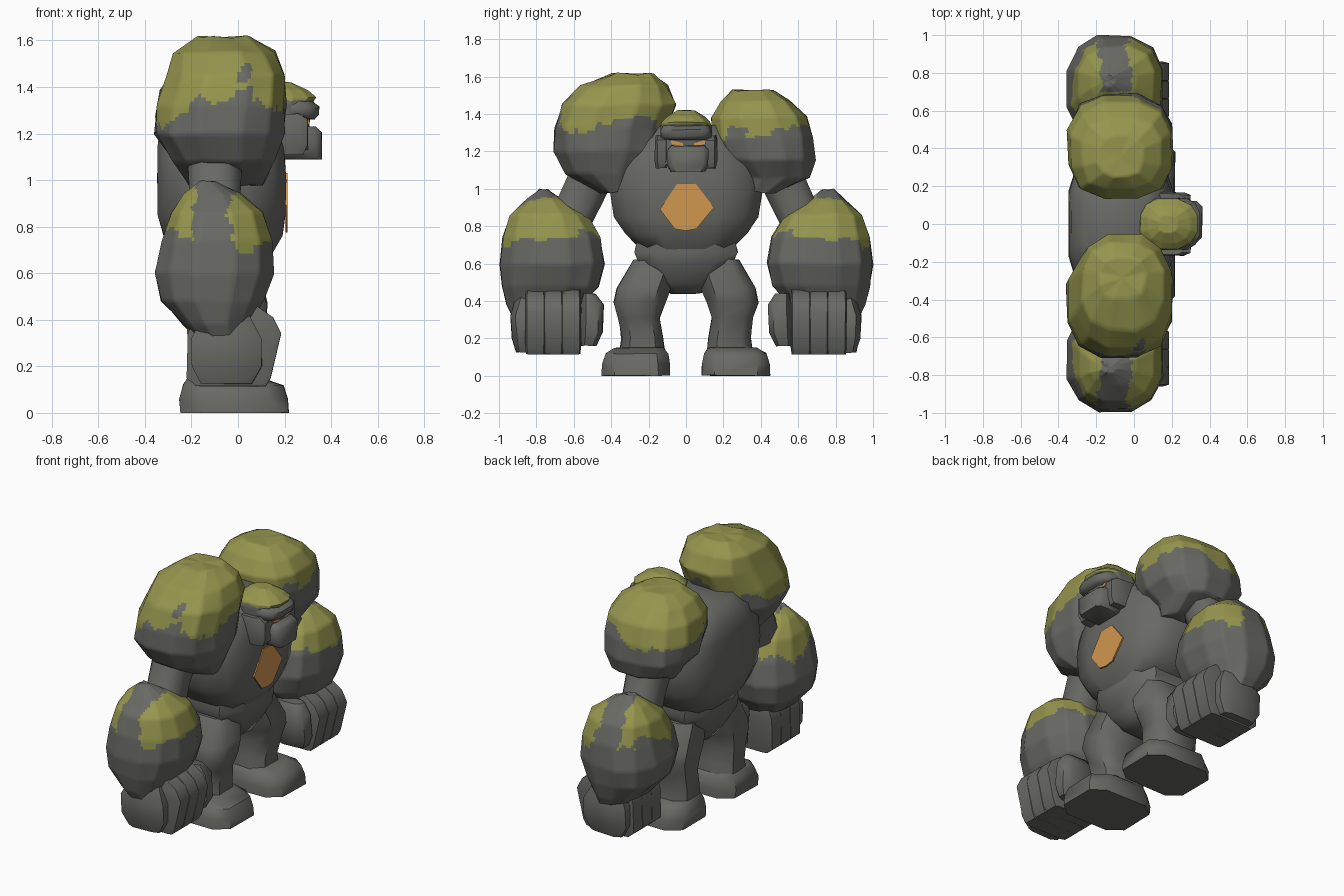
import bpy, bmesh, math, random
from mathutils import Vector, noise

random.seed(4)


def material(name, rgb):
    m = bpy.data.materials.new(name)
    m.diffuse_color = (*rgb, 1)
    return m


STONE = material("grey stone", (0.14, 0.14, 0.13))
MOSS = material("moss green", (0.30, 0.30, 0.075))
GLOW = material("amber glow", (0.64, 0.31, 0.08))


def finish(bm, name, mats, angle=50):
    bmesh.ops.recalc_face_normals(bm, faces=bm.faces)
    me = bpy.data.meshes.new(name)
    bm.to_mesh(me)
    bm.free()
    for m in mats:
        me.materials.append(m)
    ob = bpy.data.objects.new(name, me)
    bpy.context.collection.objects.link(ob)
    bpy.context.view_layer.objects.active = ob
    ob.select_set(True)
    bpy.ops.object.shade_smooth_by_angle(angle=math.radians(angle))
    ob.select_set(False)
    return ob


def rock(name, rings, n=12, p=0.8, side=1, jitter=0.006, moss=None, angle=50):
    """Loft of (z, cx, cy, rx, ry) rings; p < 1 squares the section off.
    moss(point) -> True turns a small face green."""
    bm = bmesh.new()
    k = math.cos(math.pi / n) ** p
    loops = []
    for z, cx, cy, rx, ry in rings:
        loop = []
        for i in range(n):
            a = 2 * math.pi * (i + 0.5) / n
            c, s = math.cos(a), math.sin(a)
            x = cx + rx * math.copysign(abs(c) ** p, c) / k
            y = cy + ry * math.copysign(abs(s) ** p, s) / k
            j = [random.uniform(-jitter, jitter) for _ in range(3)]
            loop.append(bm.verts.new((x + j[0], (y + j[1]) * side, max(0, z + j[2]))))
        loops.append(loop)
    for lo, hi in zip(loops, loops[1:]):
        for i in range(n):
            bm.faces.new((lo[i], lo[(i + 1) % n], hi[(i + 1) % n], hi[i]))
    caps = [bm.faces.new(loops[0]), bm.faces.new(loops[-1])]
    if moss:
        bmesh.ops.poke(bm, faces=caps)
        bmesh.ops.subdivide_edges(bm, edges=bm.edges[:], cuts=7, use_grid_fill=True)
        for f in bm.faces:
            q = f.calc_center_median()
            q.y *= side
            f.material_index = int(moss(q))
    return finish(bm, name, [STONE, MOSS], angle)


def wobble(q, scale, amount):
    return (amount * noise.noise(q * scale)
            + amount * 0.4 * noise.noise(q * scale * 3 + Vector((7, 3, 1))))


def plate(name, outline, x, mat, thick=0.008):
    """Thin plate facing +x from a (y, z) outline."""
    bm = bmesh.new()
    f = bm.faces.new([bm.verts.new((x, y, z)) for y, z in outline])
    ext = bmesh.ops.extrude_face_region(bm, geom=[f])
    vs = [v for v in ext["geom"] if isinstance(v, bmesh.types.BMVert)]
    bmesh.ops.translate(bm, vec=(thick, 0, 0), verts=vs)
    return finish(bm, name, [mat])


# Torso with the glowing chest core
rock("torso", [(0.675, -0.06, 0, 0.20, 0.24), (0.76, -0.065, 0, 0.255, 0.325),
               (0.85, -0.07, 0, 0.275, 0.385), (1.0, -0.07, 0, 0.277, 0.41),
               (1.15, -0.075, 0, 0.272, 0.385), (1.26, -0.08, 0, 0.25, 0.30),
               (1.34, -0.08, 0, 0.18, 0.20)], p=0.65, jitter=0.002)
plate("chest_core", [(-0.14, 0.89), (-0.06, 0.785), (0.0, 0.775), (0.055, 0.785), (0.15, 0.90),
                     (0.05, 1.03), (-0.045, 1.03)], 0.204, GLOW, 0.0095)

# Pelvis
rock("pelvis", [(0.44, -0.06, 0, 0.12, 0.08), (0.50, -0.06, 0, 0.16, 0.14),
                (0.60, -0.06, 0, 0.20, 0.25), (0.66, -0.06, 0, 0.20, 0.275),
                (0.74, -0.06, 0, 0.20, 0.26)], n=8, p=0.6, jitter=0.003)

# Head: skull with mossy cap, brow, recessed face, jaw and cheeks
rock("skull", [(1.13, 0.18, 0, 0.11, 0.11), (1.25, 0.17, 0, 0.14, 0.135),
               (1.33, 0.175, 0, 0.145, 0.138), (1.355, 0.185, 0, 0.15, 0.13),
               (1.385, 0.185, 0, 0.115, 0.10), (1.42, 0.18, 0, 0.05, 0.045)],
     jitter=0.002, moss=lambda q: q.z > 1.345 + wobble(q, 9, 0.01))
rock("brow", [(1.262, 0.24, 0, 0.09, 0.115), (1.28, 0.235, 0, 0.112, 0.135),
              (1.315, 0.23, 0, 0.118, 0.135), (1.35, 0.215, 0, 0.09, 0.115)],
     n=12, p=0.65, jitter=0.002)
rock("eye_recess", [(1.13, 0.22, 0, 0.08, 0.135), (1.28, 0.22, 0, 0.08, 0.135)],
     n=8, p=0.35, jitter=0)
rock("jaw", [(1.09, 0.27, 0.01, 0.09, 0.09), (1.12, 0.26, 0.01, 0.10, 0.108),
             (1.205, 0.26, 0.01, 0.10, 0.11), (1.23, 0.25, 0.01, 0.085, 0.09)],
     n=8, p=0.35, jitter=0.002)
for s, label in ((-1, "right"), (1, "left")):
    rock(label + "_cheek", [(1.11, 0.20, 0.13, 0.08, 0.03), (1.15, 0.20, 0.13, 0.10, 0.037),
                            (1.26, 0.20, 0.13, 0.10, 0.037), (1.285, 0.19, 0.13, 0.07, 0.03)],
         n=8, p=0.5, side=s, jitter=0.002)
    plate(label + "_eye", [(0.013 + s * y, z) for y, z in
                           ((0.03, 1.23), (0.09, 1.238), (0.095, 1.26), (0.03, 1.244))],
          0.3, GLOW)


def right_shoulder_moss(q):
    # Lower at the back and outer front, with one bare patch
    bare = ((q.x - 0.03 - (q.z - 1.46) * 0.3) / 0.028) ** 2 + ((q.z - 1.46) / 0.04) ** 2 < 1
    edge = 1.37 - 0.3 * max(0, -q.x - 0.02)
    if q.x > 0.06 and q.y > 0.48:
        edge -= 0.09
    return q.z > edge + wobble(q, 6, 0.09) and not (bare and q.y > 0.45)


# Uneven boulder shoulders
rock("right_shoulder",
     [(0.98, -0.05, 0.38, 0.16, 0.08), (1.08, -0.06, 0.43, 0.22, 0.21),
      (1.2, -0.08, 0.42, 0.275, 0.29), (1.32, -0.07, 0.405, 0.272, 0.30),
      (1.45, -0.05, 0.36, 0.25, 0.305), (1.55, -0.06, 0.33, 0.215, 0.235),
      (1.615, -0.06, 0.285, 0.12, 0.11)], side=-1, jitter=0.008,
     moss=right_shoulder_moss)
rock("left_shoulder",
     [(0.98, -0.05, 0.40, 0.15, 0.09), (1.06, -0.06, 0.47, 0.20, 0.19),
      (1.16, -0.07, 0.44, 0.27, 0.25), (1.27, -0.07, 0.41, 0.28, 0.27),
      (1.38, -0.07, 0.385, 0.265, 0.255), (1.47, -0.07, 0.37, 0.21, 0.19),
      (1.525, -0.07, 0.36, 0.12, 0.11)], jitter=0.008,
     moss=lambda q: q.z > 1.30 + wobble(q, 6, 0.09))


def forearm_moss(q):
    # Green front and back patches, bare stone strip between them
    gap = -0.19 + wobble(q, 7, 0.05) < q.x < -0.02 + wobble(q, 8, 0.05) and q.y > 0.70
    return 0.985 > q.z > 0.755 - 0.12 * max(0, q.y - 0.8) + wobble(q, 7, 0.11) and not gap


for s, label in ((-1, "right"), (1, "left")):
    # Arm
    rock(label + "_upper_arm", [(0.76, -0.1, 0.66, 0.13, 0.13), (0.92, -0.1, 0.575, 0.11, 0.125),
                                (1.12, -0.1, 0.48, 0.12, 0.13)], n=8, side=s, jitter=0.003)
    rock(label + "_forearm",
         [(0.28, -0.06, 0.77, 0.08, 0.14), (0.38, -0.09, 0.755, 0.14, 0.20),
          (0.48, -0.11, 0.725, 0.22, 0.262), (0.60, -0.1, 0.718, 0.252, 0.282),
          (0.74, -0.09, 0.72, 0.235, 0.258), (0.86, -0.09, 0.735, 0.20, 0.205),
          (0.94, -0.11, 0.75, 0.12, 0.10), (0.995, -0.13, 0.76, 0.03, 0.03)],
         side=s, jitter=0.006, moss=forearm_moss)
    # Fist: solid palm block with shallow finger lobes
    for i, cy in enumerate((0.615, 0.71, 0.805)):
        rock(f"{label}_finger_{i + 1}",
             [(0.115, -0.03, cy, 0.15, 0.05), (0.15, -0.04, cy, 0.18, 0.054),
              (0.34, -0.015, cy, 0.20, 0.055), (0.41, -0.02, cy, 0.17, 0.055),
              (0.46, -0.02, cy, 0.10, 0.05)], n=8, p=0.2, side=s, jitter=0.001)
    rock(label + "_outer_knuckle", [(0.125, -0.05, 0.86, 0.11, 0.05), (0.20, -0.05, 0.87, 0.15, 0.06),
                                    (0.32, -0.05, 0.87, 0.15, 0.07), (0.42, -0.05, 0.84, 0.1, 0.07)],
         n=8, p=0.6, side=s, jitter=0.003)
    rock(label + "_thumb", [(0.16, 0.03, 0.52, 0.09, 0.04), (0.23, 0.04, 0.505, 0.11, 0.058),
                            (0.38, 0.03, 0.50, 0.11, 0.06), (0.44, 0.02, 0.515, 0.08, 0.035)],
         n=8, p=0.6, side=s, jitter=0.003)
    # Leg and foot
    rock(label + "_leg", [(0.10, -0.07, 0.235, 0.15, 0.125), (0.20, -0.07, 0.232, 0.145, 0.112),
                          (0.31, -0.06, 0.25, 0.155, 0.11), (0.39, -0.05, 0.25, 0.17, 0.137),
                          (0.47, -0.05, 0.225, 0.175, 0.145), (0.62, -0.06, 0.16, 0.15, 0.12)],
         n=8, p=0.65, side=s, jitter=0.004)
    rock(label + "_foot", [(0.0, -0.015, 0.267, 0.232, 0.182), (0.06, -0.02, 0.267, 0.232, 0.18),
                           (0.12, -0.02, 0.262, 0.215, 0.165), (0.15, -0.06, 0.25, 0.155, 0.13)],
         n=8, p=0.5, side=s, jitter=0.003)
